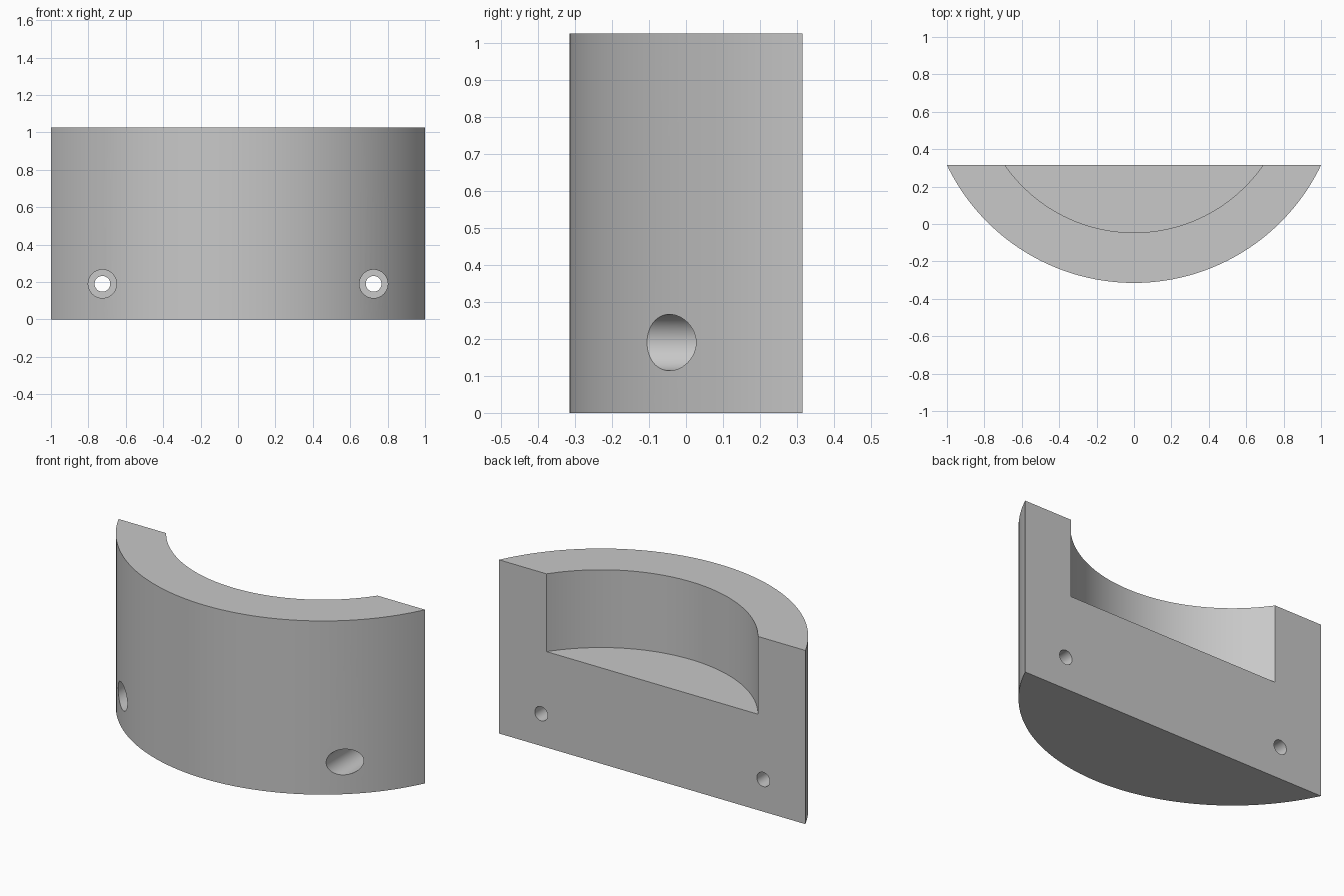
import bpy, bmesh, math

if "Cube" in bpy.data.objects:
    bpy.data.objects.remove(bpy.data.objects["Cube"])

HEIGHT, BACK_Y, AXIS_Y = 1.025, 0.315, 0.794
OUTER_R, INNER_R, SEAT_Z = 1.109, 0.84, 0.566
HOLE_X, HOLE_Z, BORE_R, COUNTERBORE_R, COUNTERBORE_END = 0.725, 0.19, 0.042, 0.076, 0.2

grey = bpy.data.materials.new("plain grey")
grey.use_nodes = True
grey.diffuse_color = (0.58, 0.58, 0.58, 1)
grey.node_tree.nodes["Principled BSDF"].inputs["Base Color"].default_value = grey.diffuse_color


def arc_prism(name, radius, end_y, z0, z1, steps=72):
    """Circular segment in front of end_y, extruded from z0 to z1."""
    half = math.acos((AXIS_Y - end_y) / radius)
    bm = bmesh.new()
    ring = []
    for i in range(steps + 1):
        a = -half + 2 * half * i / steps
        ring.append(bm.verts.new((radius * math.sin(a), AXIS_Y - radius * math.cos(a), z0)))
    face = bm.faces.new(ring)
    top = bmesh.ops.extrude_face_region(bm, geom=[face])["geom"]
    bmesh.ops.translate(bm, vec=(0, 0, z1 - z0),
                        verts=[v for v in top if isinstance(v, bmesh.types.BMVert)])
    bmesh.ops.recalc_face_normals(bm, faces=bm.faces)
    mesh = bpy.data.meshes.new(name)
    bm.to_mesh(mesh)
    bm.free()
    mesh.materials.append(grey)
    obj = bpy.data.objects.new(name, mesh)
    bpy.context.collection.objects.link(obj)
    return obj


def drill(name, x, radius, y0, y1):
    """Cylinder cutter running front to back."""
    bpy.ops.mesh.primitive_cylinder_add(vertices=48, radius=radius, depth=y1 - y0,
                                        location=(x, (y0 + y1) / 2, HOLE_Z),
                                        rotation=(math.pi / 2, 0, 0))
    obj = bpy.context.object
    obj.name = name
    obj.data.materials.append(grey)
    return obj


# Solid block with a curved front and a flat back
block = arc_prism("curved_block", OUTER_R, BACK_Y, 0, HEIGHT)

# Curved seat at the upper back, and two stepped screw holes
cutters = [arc_prism("seat_cutter", INNER_R, BACK_Y + 0.1, SEAT_Z, HEIGHT + 0.2)]
for side, x in (("left", HOLE_X), ("right", -HOLE_X)):
    cutters.append(drill(side + "_counterbore_cutter", x, COUNTERBORE_R, -0.6, COUNTERBORE_END))
    cutters.append(drill(side + "_bore_cutter", x, BORE_R, COUNTERBORE_END - 0.1, BACK_Y + 0.2))

bpy.ops.object.select_all(action="DESELECT")
block.select_set(True)
bpy.context.view_layer.objects.active = block
for cutter in cutters:
    cutter.hide_render = True
    mod = block.modifiers.new(cutter.name, "BOOLEAN")
    mod.operation, mod.solver, mod.object = "DIFFERENCE", "EXACT", cutter
    bpy.ops.object.modifier_apply(modifier=mod.name)
for cutter in cutters:
    bpy.data.objects.remove(cutter)

bpy.ops.object.shade_smooth_by_angle(angle=math.radians(25))
